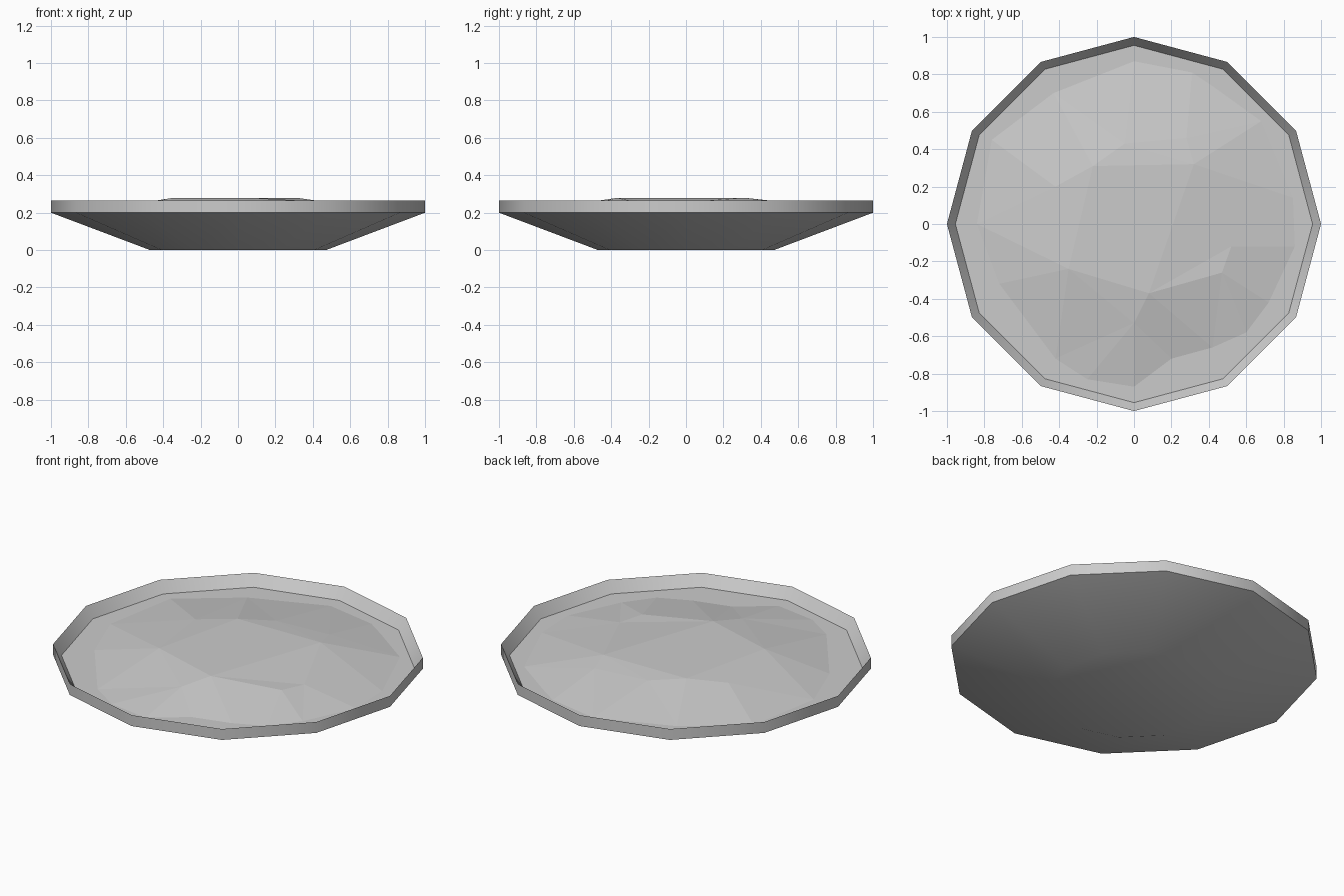
import bpy
import bmesh
import math
from mathutils import Vector
from mathutils.geometry import delaunay_2d_cdt

SIDES = 12
FILL_Z = 0.2
FILL_R = 0.955

cube = bpy.data.objects.get("Cube")
if cube:
    bpy.data.objects.remove(cube, do_unlink=True)


def make_material(name, colour):
    mat = bpy.data.materials.new(name)
    mat.use_nodes = True
    mat.diffuse_color = colour
    mat.node_tree.nodes["Principled BSDF"].inputs["Base Color"].default_value = colour
    return mat


def make_object(name, bm, mat):
    mesh = bpy.data.meshes.new(name)
    bm.to_mesh(mesh)
    bm.free()
    obj = bpy.data.objects.new(name, mesh)
    bpy.context.collection.objects.link(obj)
    mesh.materials.append(mat)
    return obj


def ring(bm, radius, z):
    angles = [2 * math.pi * i / SIDES for i in range(SIDES)]
    return [bm.verts.new((radius * math.cos(a), radius * math.sin(a), z)) for a in angles]


grey = make_material("plain grey", (0.6, 0.6, 0.6, 1))

# Bowl: base, flared side, upright band and sloping inner lip
profile = [(0.47, 0), (1, 0.2), (1, 0.265), (FILL_R, FILL_Z)]
bm = bmesh.new()
rings = [ring(bm, r, z) for r, z in profile]
bm.faces.new(list(reversed(rings[0])))
for low, high in zip(rings, rings[1:]):
    for i in range(SIDES):
        j = (i + 1) % SIDES
        bm.faces.new((low[i], low[j], high[j], high[i]))
bowl = make_object("bowl", bm, grey)
bpy.ops.object.select_all(action="DESELECT")
bpy.context.view_layer.objects.active = bowl
bowl.select_set(True)
bpy.ops.object.shade_smooth_by_angle(angle=math.radians(35))

# Level surface of the filling
bm = bmesh.new()
bm.faces.new(ring(bm, FILL_R, FILL_Z))
make_object("filling_surface", bm, grey)

# Low faceted mound: its foot on the filling, then its peaks with heights
foot = [(0.86, -0.12), (0.85, 0.14), (0.68, 0.55), (0.43, 0.73), (0.31, 0.81),
        (0, 0.87), (-0.43, 0.7), (-0.76, 0.45), (-0.84, 0), (-0.72, -0.32),
        (-0.42, -0.72), (-0.25, -0.83), (0, -0.87), (0.2, -0.72),
        (0.42, -0.66), (0.6, -0.58), (0.72, -0.42)]
peaks = [(-0.22, 0.31, 0.279), (0.32, 0.32, 0.279), (0.08, -0.37, 0.279),
         (-0.35, -0.24, 0.279), (0.47, -0.26, 0.257), (0.52, -0.12, 0.25),
         (-0.42, 0.2, 0.264), (-0.05, 0.43, 0.267), (0.28, 0.46, 0.262),
         (0, -0.53, 0.255)]
n = len(foot)
heights = [FILL_Z] * n + [p[2] for p in peaks]
points = [Vector(p[:2]) for p in foot + peaks]
creases = [(i, (i + 1) % n) for i in range(n)]
creases += [(n + a, n + b) for a, b in ((0, 1), (1, 2), (2, 3), (3, 0), (2, 4), (4, 5))]
creases += [(n + 1, 2), (n + 5, 0)]
flat_verts, _, faces, origins, _, _ = delaunay_2d_cdt(points, creases, [], 1, 1e-5)
bm = bmesh.new()
verts = [bm.verts.new((v.x, v.y, heights[o[0]])) for v, o in zip(flat_verts, origins)]
for face in faces:
    bm.faces.new([verts[i] for i in face])
bm.normal_update()
for face in bm.faces:
    if face.normal.z < 0:
        face.normal_flip()
make_object("filling_mound", bm, grey)
